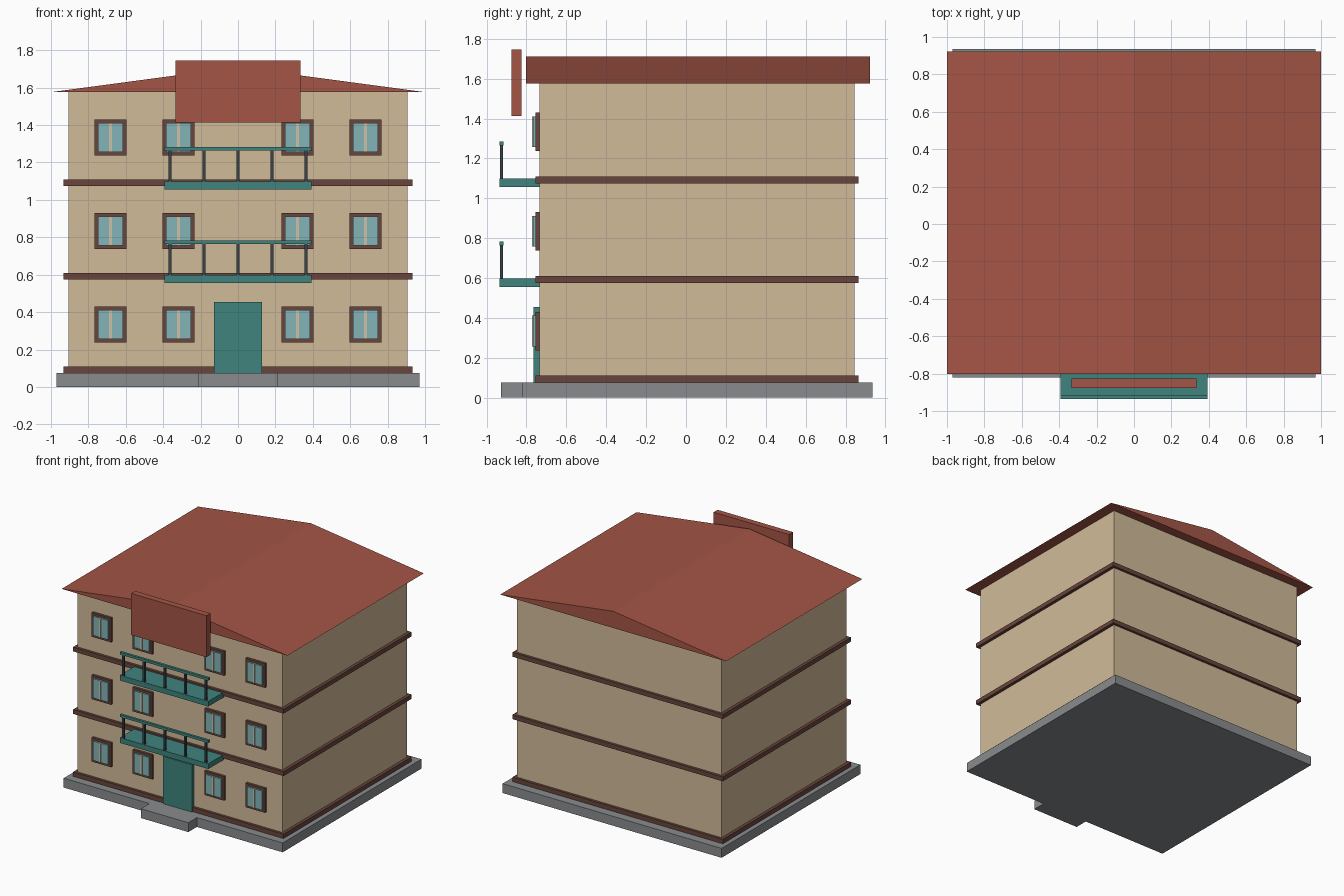
import bpy, bmesh

if "Cube" in bpy.data.objects:
    bpy.data.objects.remove(bpy.data.objects["Cube"])


def material(name, r, g, b):
    m = bpy.data.materials.new(name)
    m.diffuse_color = (r, g, b, 1)
    m.use_nodes = True
    m.node_tree.nodes["Principled BSDF"].inputs["Base Color"].default_value = m.diffuse_color
    return m


TAN = material("tan_plaster", 0.64, 0.50, 0.32)
RED = material("red_tile", 0.37, 0.09, 0.06)
BROWN = material("brown_trim", 0.14, 0.06, 0.045)
TEAL = material("teal_paint", 0.05, 0.23, 0.21)
GLASS = material("window_glass", 0.23, 0.46, 0.48)
DARK = material("dark_metal", 0.04, 0.055, 0.065)
GREY = material("grey_stone", 0.25, 0.26, 0.27)
CREAM = material("cream_bar", 0.62, 0.53, 0.38)


def add_mesh(name, bm, mat):
    bmesh.ops.recalc_face_normals(bm, faces=bm.faces)
    me = bpy.data.meshes.new(name)
    bm.to_mesh(me)
    bm.free()
    me.materials.append(mat)
    ob = bpy.data.objects.new(name, me)
    bpy.context.collection.objects.link(ob)
    return ob


def box(name, mat, x0, x1, y0, y1, z0, z1):
    bm = bmesh.new()
    bmesh.ops.create_cube(bm, size=1)
    for v in bm.verts:
        v.co = (x1 if v.co.x > 0 else x0,
                y1 if v.co.y > 0 else y0,
                z1 if v.co.z > 0 else z0)
    return add_mesh(name, bm, mat)


# Base slab, entrance step and wall block
box("base_slab", GREY, -0.97, 0.97, -0.82, 0.935, 0, 0.075)
box("entrance_step", GREY, -0.21, 0.21, -0.928, -0.82, 0, 0.075)
box("walls", TAN, -0.907, 0.907, -0.735, 0.845, 0.075, 1.577)

# Gable roof: triangle profile extruded from front to back
bm = bmesh.new()
profile = [bm.verts.new((x, -0.803, z)) for x, z in ((-1, 1.576), (1, 1.576), (0, 1.71))]
face = bm.faces.new(profile)
ext = bmesh.ops.extrude_face_region(bm, geom=[face], use_keep_orig=True)
for v in ext["geom"]:
    if isinstance(v, bmesh.types.BMVert):
        v.co.y = 0.922
add_mesh("roof", bm, RED)

# Parapet panel above the entrance
box("parapet_panel", RED, -0.333, 0.333, -0.876, -0.825, 1.413, 1.746)

# Entrance door
box("door", TEAL, -0.127, 0.127, -0.765, -0.73, 0.075, 0.454)

for floor in range(3):
    z = floor * 0.5
    box(f"floor_band_{floor}", BROWN, -0.932, 0.932, -0.755, 0.865, z + 0.075, z + 0.11)

    # Windows: frame, glass and centre bar
    for i, x in enumerate((-0.682, -0.318, 0.318, 0.682)):
        tag = f"{floor}_{i}"
        box("window_frame_" + tag, BROWN, x - 0.086, x + 0.086, -0.755, -0.73, z + 0.237, z + 0.43)
        box("window_glass_" + tag, GLASS, x - 0.067, x + 0.067, -0.767, -0.75, z + 0.257, z + 0.411)
        box("window_bar_" + tag, CREAM, x - 0.007, x + 0.007, -0.773, -0.76, z + 0.257, z + 0.411)

    # Balconies on the upper floors
    if floor > 0:
        box(f"balcony_slab_{floor}", TEAL, -0.392, 0.392, -0.935, -0.735, z + 0.056, z + 0.098)
        box(f"balcony_rail_{floor}", TEAL, -0.392, 0.392, -0.936, -0.916, z + 0.264, z + 0.284)
        for i in range(5):
            x = (i - 2) * 0.182
            box(f"balcony_post_{floor}_{i}", DARK, x - 0.008, x + 0.008,
                -0.934, -0.918, z + 0.098, z + 0.264)
